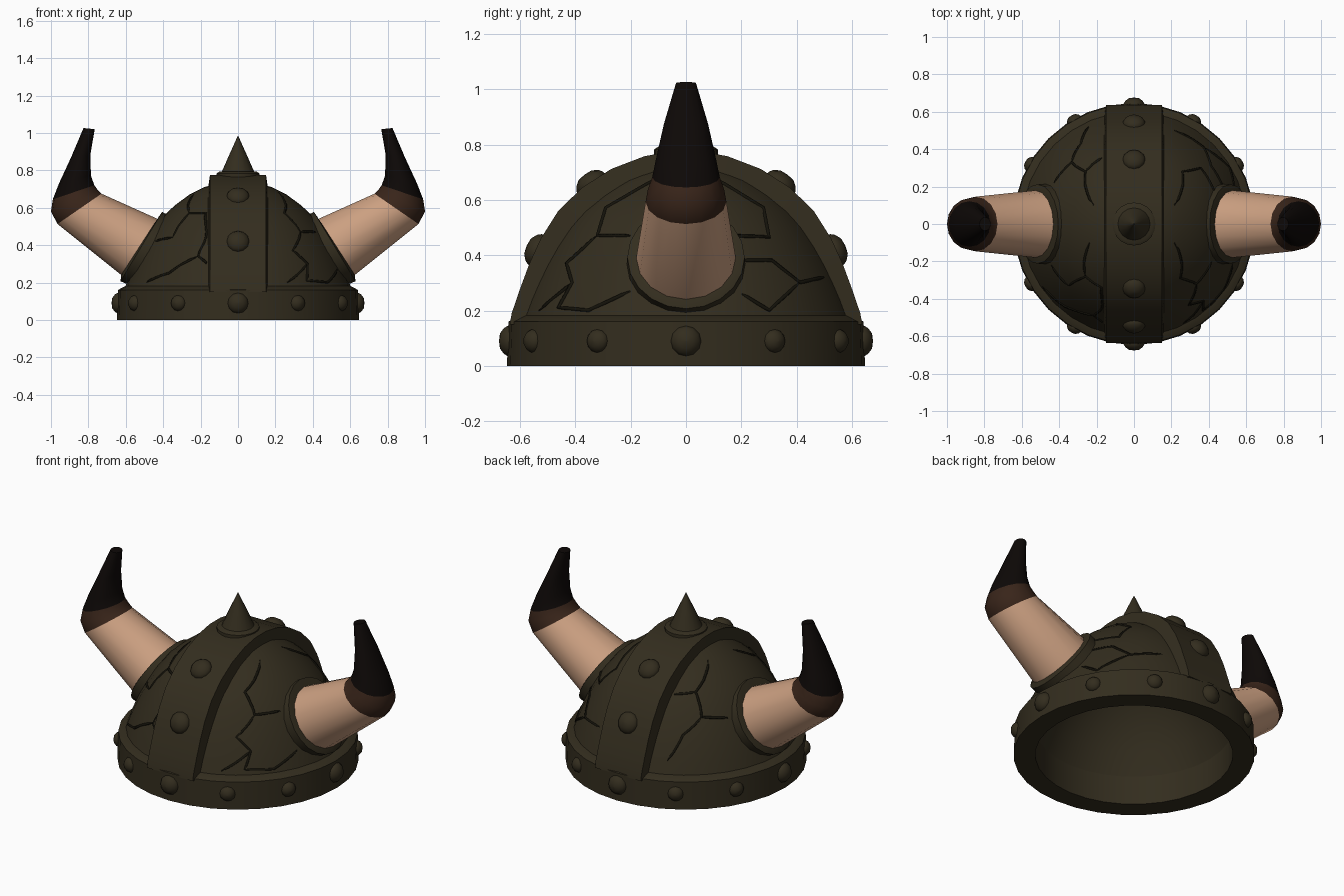
import bpy, bmesh
from math import sin, cos, pi, radians, sqrt
from mathutils import Vector

if "Cube" in bpy.data.objects:
    bpy.data.objects.remove(bpy.data.objects["Cube"])


def material(name, rgb):
    m = bpy.data.materials.new(name)
    m.diffuse_color = (*rgb, 1)
    m.use_nodes = True
    m.node_tree.nodes["Principled BSDF"].inputs["Base Color"].default_value = m.diffuse_color
    return m


IRON = material("dark_iron", (0.033, 0.026, 0.013))
GROOVE = material("groove", (0.007, 0.006, 0.003))
BONE = material("bone", (0.60, 0.35, 0.22))
BROWN = material("horn_brown", (0.04, 0.018, 0.010))
BLACK = material("horn_black", (0.004, 0.0025, 0.002))


def finish(name, bm, mats, angle=35):
    bmesh.ops.remove_doubles(bm, verts=bm.verts, dist=1e-5)
    bmesh.ops.recalc_face_normals(bm, faces=bm.faces)
    me = bpy.data.meshes.new(name)
    bm.to_mesh(me)
    bm.free()
    for m in mats:
        me.materials.append(m)
    me.shade_smooth()
    me.set_sharp_from_angle(angle=radians(angle))
    ob = bpy.data.objects.new(name, me)
    bpy.context.collection.objects.link(ob)
    return ob


def loft(name, rings, mats=(IRON,), slots=None, closed=False, angle=35):
    """Skin a list of equal-length point rings; cap the ends unless closed."""
    bm = bmesh.new()
    vr = [[bm.verts.new(p) for p in ring] for ring in rings]
    n = len(vr[0])
    pairs = list(zip(vr, vr[1:])) + ([(vr[-1], vr[0])] if closed else [])
    for k, (a, b) in enumerate(pairs):
        for i in range(n):
            j = (i + 1) % n
            f = bm.faces.new((a[i], a[j], b[j], b[i]))
            f.material_index = slots[k] if slots else 0
    if not closed:
        for ring, s in ((vr[0], 0), (vr[-1], -1)):
            f = bm.faces.new(ring)
            f.material_index = slots[s] if slots else 0
    return finish(name, bm, mats, angle)


def lathe(name, profile, segs=32, closed=False, pos=(0, 0, 0), normal=(0, 0, 1), angle=35):
    """Revolve (radius, height) points about an axis."""
    q = Vector((0, 0, 1)).rotation_difference(Vector(normal))
    rings = [[Vector(pos) + q @ Vector((max(r, 1e-4) * cos(2 * pi * i / segs),
                                        max(r, 1e-4) * sin(2 * pi * i / segs), h))
              for i in range(segs)] for r, h in profile]
    return loft(name, rings, closed=closed, angle=angle)


def rivet(name, pos, normal, r, h):
    lathe(name, [(r, -0.025), (r, 0.004), (r * 0.85, h * 0.5), (r * 0.5, h * 0.9), (0, h)],
          12, pos=pos, normal=normal, angle=60)


# Dome shell, hollow inside
OUTER = [(0.605, 0.17), (0.58, 0.24), (0.555, 0.30), (0.525, 0.365), (0.49, 0.43), (0.445, 0.50),
         (0.395, 0.56), (0.335, 0.615), (0.26, 0.67), (0.18, 0.71), (0.09, 0.737), (0, 0.745)]
INNER = [(0, 0.66), (0.12, 0.645), (0.23, 0.605), (0.33, 0.525), (0.42, 0.41), (0.48, 0.30), (0.53, 0.17)]
lathe("dome", OUTER + INNER, 32, closed=True)

# Rim band
lathe("rim", [(0.53, 0), (0.647, 0), (0.642, 0.16), (0.602, 0.182), (0.53, 0.18)], 32, closed=True)

# Crest strap arching from front to back
half = [(0.637, 0.15), (0.630, 0.19), (0.603, 0.27), (0.566, 0.37), (0.525, 0.46), (0.462, 0.56),
        (0.375, 0.645), (0.27, 0.712), (0.15, 0.758), (0.05, 0.776)]
arch = [(-y, z) for y, z in half] + half[::-1]
rings = []
for y, z in arch:
    d = Vector((0, y, max(z - 0.17, 0))).normalized() * 0.09
    rings.append([(-0.15, y, z), (0.15, y, z),
                  (0.162, y - d.y, z - d.z), (-0.162, y - d.y, z - d.z)])
loft("crest_strap", rings)

# Rim rivets, larger ones on the four main directions
for i in range(12):
    a = radians(30 * i)
    d = Vector((cos(a), sin(a), 0))
    big = i % 3 == 0
    rivet("rim_rivet", d * 0.64 + Vector((0, 0, 0.09)), d, 0.055 if big else 0.042,
          0.036 if big else 0.03)

# Strap rivets
for s in (-1, 1):
    for y, z, ny, nz in ((0.345, 0.663, 0.6, 0.8), (0.543, 0.42, 0.91, 0.41)):
        rivet("strap_rivet", (0, s * y, z), (0, s * ny, nz), 0.06, 0.036)

# Top spike on a disc
lathe("spike_base", [(0.115, 0.74), (0.115, 0.783), (0.1, 0.793), (0, 0.793)], 20)
lathe("spike", [(0.092, 0.78), (0.048, 0.88), (0, 0.987)], 16, angle=60)


# Horns and collars: each section is (inner x, z), (outer x, z), half depth in y
def oval(sec, side, n=16):
    (ax, az), (bx, bz), w = sec
    c, u = Vector(((ax + bx) / 2, 0, (az + bz) / 2)), Vector(((bx - ax) / 2, 0, (bz - az) / 2))
    pts = [c + u * cos(2 * pi * i / n) + Vector((0, w * sin(2 * pi * i / n), 0)) for i in range(n)]
    return [(p.x * side, p.y, p.z) for p in pts]


HORN = [((0.385, 0.52), (0.59, 0.213), 0.184),
        ((0.73, 0.675), (0.965, 0.513), 0.146),
        ((0.75, 0.695), (1.0, 0.58), 0.138),
        ((0.768, 0.72), (0.99, 0.645), 0.122),
        ((0.786, 0.77), (0.957, 0.73), 0.108),
        ((0.79, 0.88), (0.893, 0.868), 0.080),
        ((0.766, 1.02), (0.826, 1.026), 0.036)]
COLLAR = [((0.36, 0.55), (0.565, 0.18), 0.215),
          ((0.405, 0.578), (0.628, 0.207), 0.212),
          ((0.425, 0.55), (0.625, 0.24), 0.186)]
for side, label in ((1, "right"), (-1, "left")):
    loft(label + "_horn", [oval(s, side) for s in HORN], (BONE, BROWN, BLACK),
         [0, 1, 1, 2, 2, 2], angle=50)
    loft(label + "_horn_collar", [oval(s, side, 20) for s in COLLAR])

# Cracks on the dome: paths of (y, z) projected onto each side
CRACKS = {
    1: [[(-.10, .68), (-.29, .57), (-.32, .47), (-.20, .47)],
        [(-.32, .47), (-.43, .37), (-.41, .30), (-.46, .21), (-.35, .20), (-.20, .27)],
        [(-.41, .30), (-.53, .20)],
        [(.10, .68), (.28, .57), (.30, .465), (.15, .47)],
        [(.20, .38), (.31, .38), (.41, .30), (.50, .32)],
        [(.41, .30), (.30, .20), (.20, .26)]],
    -1: [[(-.33, .44), (-.28, .57), (-.34, .57), (-.44, .47), (-.49, .34), (-.53, .30)],
         [(-.49, .34), (-.44, .25), (-.33, .20)],
         [(-.28, .57), (-.10, .67)], [(-.33, .44), (-.22, .42)],
         [(.10, .68), (.28, .57), (.33, .46), (.22, .44)],
         [(.33, .46), (.43, .38), (.52, .25)], [(.28, .57), (.36, .56)]]}


def on_dome(y, z, side):
    for (r0, z0), (r1, z1) in zip(OUTER, OUTER[1:]):
        if z0 <= z <= z1:
            r = r0 + (r1 - r0) * (z - z0) / (z1 - z0) - 0.003
            break
    x = sqrt(max(0.172 ** 2, r * r - y * y))
    k = r / sqrt(x * x + y * y)
    return side * x * k, y * k, z


for side, label in ((1, "right"), (-1, "left")):
    cu = bpy.data.curves.new(label + "_cracks", "CURVE")
    cu.dimensions = "3D"
    cu.bevel_depth, cu.bevel_resolution, cu.use_fill_caps = 0.008, 0, True
    for path in CRACKS[side]:
        knots = [Vector(p) for p in path]
        pts = [a.lerp(b, k / 5) for a, b in zip(knots, knots[1:]) for k in range(5)] + [knots[-1]]
        sp = cu.splines.new("POLY")
        sp.points.add(len(pts) - 1)
        for i, p in enumerate(pts):
            sp.points[i].co = (*on_dome(p.x, p.y, side), 1)
            sp.points[i].radius = 0.4 if i in (0, len(pts) - 1) else 1
    cu.materials.append(GROOVE)
    bpy.context.collection.objects.link(bpy.data.objects.new(label + "_cracks", cu))
